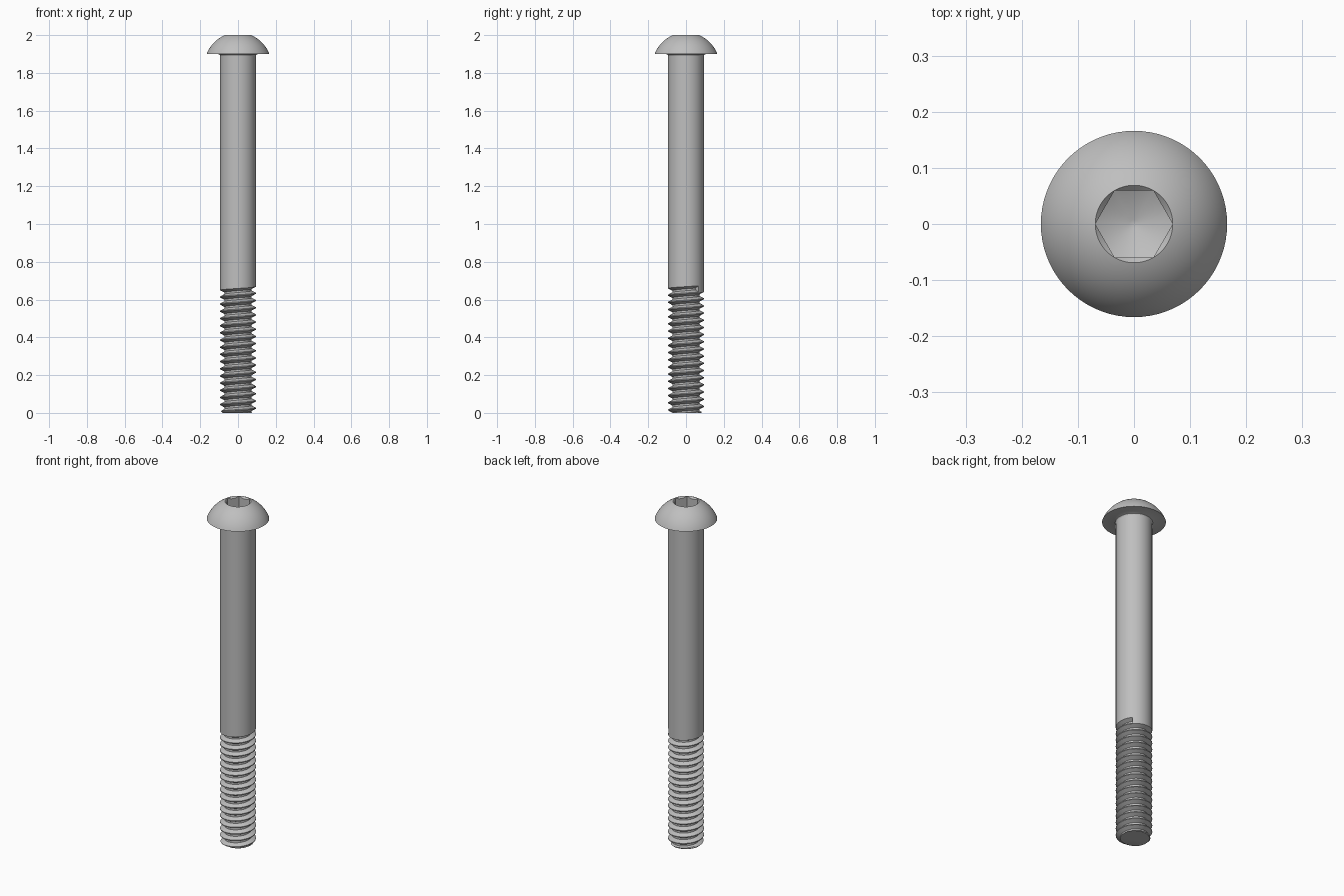
import bpy, bmesh
from math import sin, cos, pi, sqrt, radians, floor

cube = bpy.data.objects.get("Cube")
if cube:
    bpy.data.objects.remove(cube, do_unlink=True)

steel = bpy.data.materials.new("grey_steel")
steel.use_nodes = True
GREY = (0.52, 0.52, 0.52, 1)
steel.diffuse_color = GREY
steel.node_tree.nodes["Principled BSDF"].inputs["Base Color"].default_value = GREY

SHANK_R, HEAD_R, SOCKET_R = 0.095, 0.166, 0.069
HEAD_Z, TOP_Z = 1.9, 2.0
PITCH, TURNS, RUNOUT_Z = 0.038, 18, 0.64
SEGMENTS = 72


def polar(r, a, z):
    return (r * cos(a), r * sin(a), z)


def finish(bm, name):
    """Weld, orient, shade and link a finished mesh."""
    bmesh.ops.remove_doubles(bm, verts=bm.verts, dist=0.00005)
    bmesh.ops.recalc_face_normals(bm, faces=bm.faces)
    mesh = bpy.data.meshes.new(name)
    bm.to_mesh(mesh)
    bm.free()
    mesh.materials.append(steel)
    obj = bpy.data.objects.new(name, mesh)
    bpy.context.collection.objects.link(obj)
    bpy.ops.object.select_all(action='DESELECT')
    obj.select_set(True)
    bpy.context.view_layer.objects.active = obj
    bpy.ops.object.shade_smooth_by_angle(angle=radians(30))


def bridge(bm, low, high):
    for j in range(len(low) - 1):
        bm.faces.new((low[j], low[j + 1], high[j + 1], high[j]))


# Button head: underside fillet, spherical dome, countersunk hex socket
def hex_radius(a):
    return SOCKET_R * cos(pi / 6) / cos(a % (pi / 3) - pi / 6)


def build_head():
    rings = []
    angles = [2 * pi * j / SEGMENTS for j in range(SEGMENTS + 1)]

    def ring(radius, height):
        rings.append([polar(radius(a), a, height(radius(a))) for a in angles])

    def circle(r, z):
        ring(lambda a: r, lambda _: z)

    circle(SHANK_R, HEAD_Z - 0.01)
    circle(SHANK_R + 0.003, HEAD_Z - 0.003)
    circle(SHANK_R + 0.01, HEAD_Z)
    # Dome arc centred on the axis below the head
    height = TOP_Z - HEAD_Z
    drop = (HEAD_R ** 2 - SOCKET_R ** 2 - height ** 2) / (2 * height)
    ball = sqrt(HEAD_R ** 2 + drop ** 2)
    steps = 14
    for i in range(steps + 1):
        z = HEAD_Z + height * sin(i / steps * pi / 2)
        circle(sqrt(ball ** 2 - (z - HEAD_Z + drop) ** 2), z)
    # Socket rim, walls and drilled conical floor
    ring(hex_radius, lambda r: TOP_Z - (SOCKET_R - r))
    ring(hex_radius, lambda r: 1.934 - (SOCKET_R - r) * 0.5)
    circle(0.008, 1.934 - (SOCKET_R - 0.008) * 0.5)

    bm = bmesh.new()
    rows = [[bm.verts.new(p) for p in pts] for pts in rings]
    for low, high in zip(rows, rows[1:]):
        bridge(bm, low, high)
    bm.faces.new(rows[-1][:-1])
    finish(bm, "button_head")


# Shank with helical thread: (phase within one pitch, groove depth)
GROOVE = 0.023
PROFILE = [(0, 0), (0.16, 0.5), (0.31, 1), (0.56, 1), (0.72, 0.5), (0.875, 0), (1, 0)]


def thread_radius(phase):
    phase -= floor(phase + 1e-6)
    for (p0, d0), (p1, d1) in zip(PROFILE, PROFILE[1:]):
        if phase <= p1:
            t = (phase - p0) / (p1 - p0)
            return SHANK_R - GROOVE * (d0 + (d1 - d0) * t)
    return SHANK_R


def build_shank():
    bm = bmesh.new()
    seam = pi / 4
    phases = [n - TURNS + p for n in range(TURNS) for p, _ in PROFILE[:-1]] + [0]
    rows = []
    for phase in phases:
        row = []
        for j in range(SEGMENTS + 1):
            turn = j / SEGMENTS
            z = max(0, RUNOUT_Z + PITCH * (phase + turn))
            r = thread_radius((z - RUNOUT_Z) / PITCH - turn)
            r = min(r, 0.081 + z)              # chamfered tip
            row.append(bm.verts.new(polar(r, seam + 2 * pi * turn, z)))
        rows.append(row)
    for low, high in zip(rows, rows[1:]):
        for j in range(SEGMENTS):
            if max(v.co.z for v in (high[j], high[j + 1])) > 0:
                bm.faces.new((low[j], low[j + 1], high[j + 1], high[j]))
    # Flat tip, end of the groove, and plain shank
    bm.faces.new(rows[0][:-1])
    last_turn = rows[-len(PROFILE):]
    bm.faces.new([row[-1] for row in last_turn])
    neck = [bm.verts.new(polar(SHANK_R, seam + 2 * pi * j / SEGMENTS, HEAD_Z))
            for j in range(SEGMENTS + 1)]
    bridge(bm, rows[-1], neck)
    finish(bm, "threaded_shank")


build_head()
build_shank()
